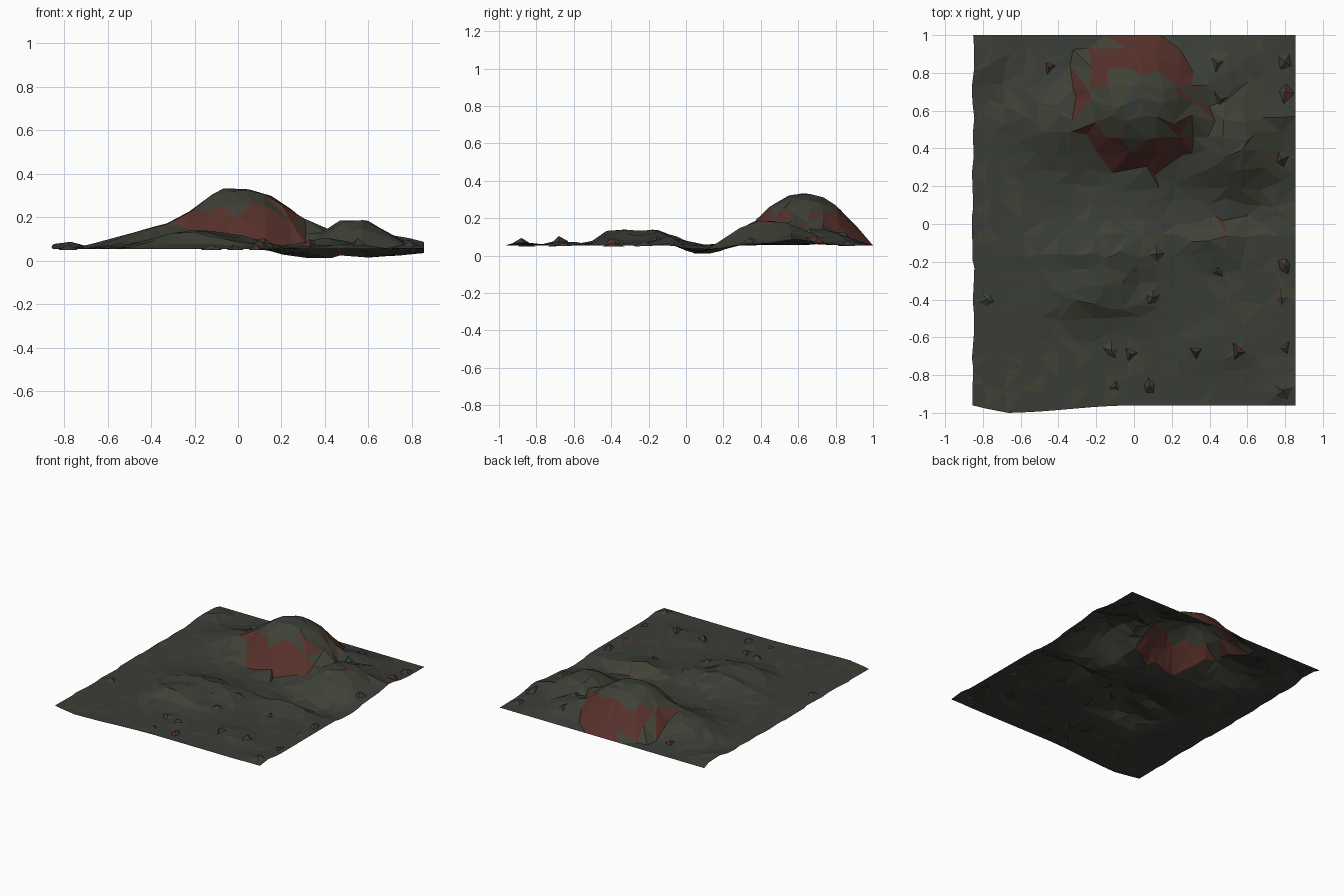
import bpy, bmesh, math, random

if "Cube" in bpy.data.objects:
    bpy.data.objects.remove(bpy.data.objects["Cube"])

random.seed(7)


def material(name, rgb):
    m = bpy.data.materials.new(name)
    m.diffuse_color = (*rgb, 1)
    m.use_nodes = True
    m.node_tree.nodes["Principled BSDF"].inputs["Base Color"].default_value = m.diffuse_color
    return m


MOSS = material("moss", (0.042, 0.047, 0.037))
OLIVE = material("olive", (0.050, 0.052, 0.036))
RED = material("red_earth", (0.095, 0.030, 0.024))

# Soft mounds: x, y, height, x spread, y spread
MOUNDS = [
    (-0.30, 0.54, 0.12, 0.20, 0.14),    # shoulder left of the hill
    (0.54, 0.45, 0.15, 0.13, 0.17),     # side hill
    (0.42, 0.72, 0.09, 0.14, 0.13),     # saddle
    (-0.20, -0.37, 0.10, 0.17, 0.08),   # front mound
    (-0.16, -0.17, 0.09, 0.20, 0.11),
    (0.42, -0.09, 0.05, 0.14, 0.06),    # river bank
    (-0.80, 0.85, 0.035, 0.06, 0.10),   # corner lumps
    (0.80, 0.58, 0.06, 0.05, 0.09),
    (0.80, -0.88, 0.025, 0.06, 0.06),
    (0.45, -0.66, 0.035, 0.12, 0.06),
]


def smooth(a, b, t):
    t = max(0, min(1, (t - a) / (b - a)))
    return t * t * (3 - 2 * t)


def ground(x, y):
    # Main dome, combined with the mounds by maximum
    dx, dy = x, y - 0.62
    r2 = (dx / (0.43 if dx > 0 else 0.36)) ** 2 + (dy / (0.37 if dy > 0 else 0.34)) ** 2
    h = max(0, 0.285 * (1 - r2))
    for mx, my, mh, sx, sy in MOUNDS:
        h = max(h, mh * math.exp(-0.5 * (((x - mx) / sx) ** 2 + ((y - my) / sy) ** 2)))
    # Stream bed sunk into the right half
    bed = 0.05 * smooth(0.08, 0.32, x) * (1 - 0.6 * smooth(0.62, 0.86, x))
    bed *= 1 - smooth(0.05, 0.2, abs(y - 0.11))
    edge = smooth(0, 0.07, 1.0 - y) * smooth(-0.02, 0.06, y + 0.97)
    return 0.054 + h * edge - bed * (1 - smooth(0.0, 0.08, h))


def make_object(name, bm, mats):
    me = bpy.data.meshes.new(name)
    bm.to_mesh(me)
    bm.free()
    for m in mats:
        me.materials.append(m)
    ob = bpy.data.objects.new(name, me)
    bpy.context.collection.objects.link(ob)
    return ob


# Terrain sheet: jittered grid of irregular triangles
NX, NY = 19, 22
bm = bmesh.new()
grid = []
for j in range(NY + 1):
    row = []
    for i in range(NX + 1):
        x = -0.855 + 1.71 * i / NX
        y = -0.96 + 1.96 * j / NY
        if 0 < i < NX:
            x += random.uniform(-0.026, 0.026)
        elif i == 0:
            x += random.uniform(-0.005, 0.01)
        if 0 < j < NY:
            y += random.uniform(-0.026, 0.026)
        elif j == 0 and x < 0:      # front edge bows out on the left
            y -= 0.04 * smooth(0, 0.69, -x) * (1 - smooth(0.69, 0.86, -x))
        z = ground(x, y)
        if 0 < i < NX and 0 < j < NY and z > 0.06:
            z += random.uniform(-0.006, 0.004)
        row.append(bm.verts.new((x, y, max(0, z))))
    grid.append(row)
for j in range(NY):
    for i in range(NX):
        a, b = grid[j][i], grid[j][i + 1]
        c, d = grid[j + 1][i + 1], grid[j + 1][i]
        if random.random() < 0.5:
            tris = ((a, b, c), (a, c, d))
        else:
            tris = ((a, b, d), (b, c, d))
        for t in tris:
            f = bm.faces.new(t)
            f.normal_update()
            if f.normal.z < 0.74:
                f.material_index = 2
            elif f.normal.z < 0.92 or random.random() < 0.12:
                f.material_index = 1
make_object("terrain", bm, (MOSS, OLIVE, RED))

# Small pointed stones scattered on the ground
SPOTS = [(0.80, 0.86), (0.80, 0.70), (0.78, 0.34), (0.80, -0.22), (0.78, -0.39),
         (0.80, -0.66), (0.79, -0.88), (0.08, -0.86), (-0.10, -0.86), (-0.12, -0.67),
         (0.33, -0.68), (0.55, -0.68), (0.44, 0.85), (0.46, 0.66), (-0.45, 0.83),
         (0.44, -0.25), (0.10, -0.39), (0.12, -0.16), (-0.78, -0.40), (-0.02, -0.69)]
bm = bmesh.new()
for x, y in SPOTS:
    n = random.choice((3, 4, 5))
    turn = random.uniform(0, 6.28)
    z = ground(x, y)
    ring = []
    for k in range(n):
        ang = turn + math.tau * k / n
        r = random.uniform(0.03, 0.055)
        px, py = x + r * math.cos(ang), y + 1.2 * r * math.sin(ang)
        ring.append(bm.verts.new((min(px, 0.855), py, ground(px, py) - 0.004)))
    tip = bm.verts.new((x, y, z + random.uniform(0.012, 0.028)))
    for k in range(n):
        f = bm.faces.new((ring[k], ring[(k + 1) % n], tip))
        f.material_index = random.choice((0, 0, 0, 1, 2))
make_object("stones", bm, (MOSS, OLIVE, RED))
